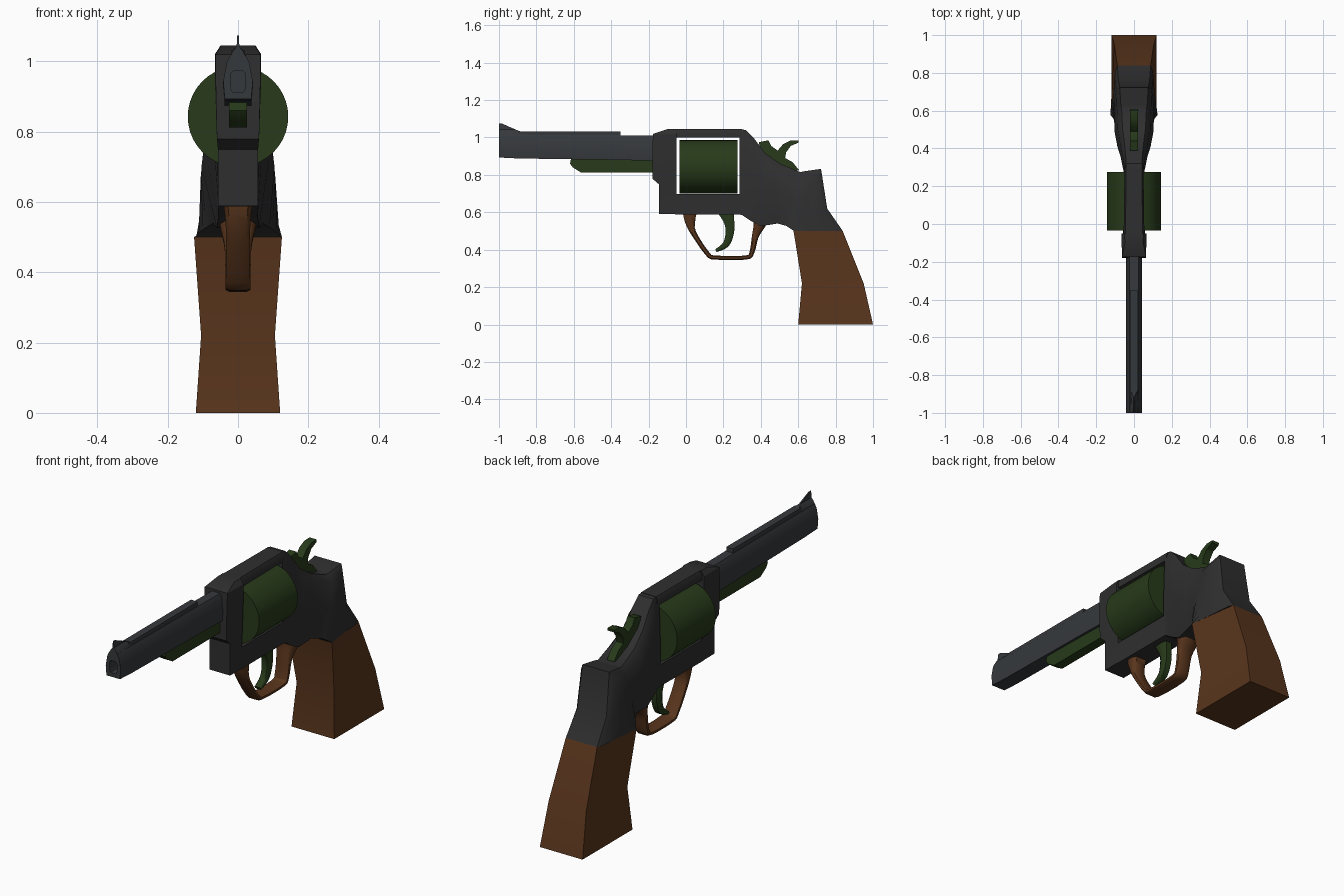
import bpy, bmesh, math
from mathutils import Vector

if "Cube" in bpy.data.objects:
    bpy.data.objects.remove(bpy.data.objects["Cube"])


def material(name, rgb):
    m = bpy.data.materials.new(name)
    m.diffuse_color = (*rgb, 1)
    m.use_nodes = True
    m.node_tree.nodes["Principled BSDF"].inputs["Base Color"].default_value = m.diffuse_color
    return m


STEEL = material("steel", (0.036, 0.04, 0.045))
BLACK = material("black", (0.028, 0.028, 0.029))
GREEN = material("green", (0.02, 0.042, 0.01))
BROWN = material("brown", (0.1, 0.036, 0.012))


def finish(name, bm, mat, angle=30):
    bmesh.ops.recalc_face_normals(bm, faces=bm.faces)
    me = bpy.data.meshes.new(name)
    bm.to_mesh(me)
    bm.free()
    ob = bpy.data.objects.new(name, me)
    bpy.context.collection.objects.link(ob)
    me.materials.append(mat)
    bpy.ops.object.select_all(action='DESELECT')
    bpy.context.view_layer.objects.active = ob
    ob.select_set(True)
    bpy.ops.object.shade_smooth_by_angle(angle=math.radians(angle))
    return ob


def loft(name, rings, mat, caps=True, angle=30):
    """Skin a list of equally long closed rings of (x, y, z)."""
    bm = bmesh.new()
    vs = [[bm.verts.new(p) for p in r] for r in rings]
    n = len(rings[0])
    for a, b in zip(vs, vs[1:]):
        for i in range(n):
            j = (i + 1) % n
            bm.faces.new((a[i], a[j], b[j], b[i]))
    if caps:
        bm.faces.new(vs[0])
        bm.faces.new(vs[-1])
    return finish(name, bm, mat, angle)


def slab(name, outline, half, mat):
    """Side outline (y, z) extruded across x."""
    return loft(name, [[(s * half, y, z) for y, z in outline] for s in (-1, 1)], mat)


def level(z, y0, y1, w0, w1):
    """Horizontal four-sided ring."""
    return [(-w0, y0, z), (w0, y0, z), (w1, y1, z), (-w1, y1, z)]


def ribbon(name, pts, mat):
    """Bar along a (y, z, thickness, half width) path with a smooth curve through it."""
    fine = []
    for i in range(len(pts) - 1):
        p = [Vector(pts[max(0, min(len(pts) - 1, i + k))]) for k in (-1, 0, 1, 2)]
        for t in (0, 1 / 3, 2 / 3):
            fine.append(0.5 * (2 * p[1] + (p[2] - p[0]) * t
                               + (2 * p[0] - 5 * p[1] + 4 * p[2] - p[3]) * t ** 2
                               + (3 * p[1] - p[0] - 3 * p[2] + p[3]) * t ** 3))
    fine.append(Vector(pts[-1]))
    rings = []
    for i, q in enumerate(fine):
        d = fine[min(i + 1, len(fine) - 1)] - fine[max(i - 1, 0)]
        n = Vector((-d[1], d[0])).normalized() * q[2] / 2
        ring = []
        for s, e in ((-1, -.5), (-.7, -1), (.7, -1), (1, -.5), (1, .5), (.7, 1), (-.7, 1), (-1, .5)):
            ring.append((s * q[3], q[0] + n.x * e, q[1] + n.y * e))
        rings.append(ring)
    return loft(name, rings, mat, angle=50)


# grip
loft("grip", [level(0, .6, 1, .12, .12), level(.22, .62, .95, .105, .105),
              level(.5, .575, .838, .125, .088)], BROWN)

# rear frame: eight-sided sections sweeping from the window down to the grip
sections = [  # top y, z, half width | bottom y, z, half width | middle half width
    (.285, 1.045, .042, .285, .588, .055, .056),
    (.32, 1.04, .042, .30, .585, .055, .062),
    (.36, 1.0, .044, .345, .555, .056, .07),
    (.42, .92, .05, .40, .526, .06, .088),
    (.50, .862, .06, .49, .54, .07, .104),
    (.61, .815, .066, .535, .528, .09, .105),
    (.635, .82, .07, .545, .522, .10, .106),
    (.722, .832, .075, .56, .512, .112, .106),
    (.755, .62, .082, .57, .505, .118, .108),
    (.838, .5, .088, .575, .5, .125, .108)]
rings = []
for ty, tz, tw, by, bz, bw, mw in sections:
    half = []
    for t, w in ((0, tw), (.1, tw + (mw - tw) * .6), (.5, mw), (1, bw)):
        half.append((w, ty + (by - ty) * t, tz + (bz - tz) * t))
    rings.append(half + [(-x, y, z) for x, y, z in reversed(half)])
loft("rear_frame", rings, BLACK, angle=35)

# front frame block and the two straps closing the window
loft("front_frame", [level(z, y, -.05, w, w2) for z, y, w, w2 in (
    (.59, -.145, .057, .057), (.75, -.145, .057, .057), (.78, -.18, .06, .06),
    (.96, -.18, .064, .066), (1.02, -.175, .064, .066), (1.045, -.1, .048, .05))], BLACK)
loft("top_strap", [level(1.0, -.06, .3, .055, .05), level(1.025, -.06, .3, .055, .05),
                   level(1.045, -.06, .3, .045, .042)], BLACK)
loft("bottom_strap", [level(.588, -.06, .3, .057, .055), level(.698, -.06, .3, .057, .056)], BLACK)

# cylinder
bm = bmesh.new()
bmesh.ops.create_cone(bm, cap_ends=True, segments=40, radius1=.143, radius2=.143, depth=.31)
for v in bm.verts:
    v.co = (v.co.x, v.co.z + .12, v.co.y + .843)
finish("cylinder", bm, GREEN)

# barrel: outside skin, then the muzzle rim and the recessed bore
def barrel_ring(y, top, bottom, w):
    half = [(w * .55, top), (w * .78, top - .02), (w, bottom + .05), (w * .9, bottom)]
    return [(x, y, z) for x, z in half] + [(-x, y, z) for x, z in reversed(half)]


def bore_ring(y):
    half = [(.012, .975), (.021, .965), (.021, .925), (.016, .913)]
    return [(x, y, z) for x, z in half] + [(-x, y, z) for x, z in reversed(half)]


loft("barrel", [bore_ring(-.85), bore_ring(-1), barrel_ring(-1, 1.015, .893, .042),
                barrel_ring(-.9, 1.015, .888, .042), barrel_ring(-.35, 1.012, .88, .042),
                barrel_ring(-.17, 1.01, .875, .042)], STEEL)
slab("top_rib", [(-.9, 1.0), (-.9, 1.033), (-.35, 1.033), (-.35, 1.0)], .019, STEEL)

# front sight: wide foot with a thin blade
loft("front_sight", [level(1.0, -1, -.85, .03, .022), level(1.03, -1, -.88, .014, .016),
                     level(1.042, -1, -.91, .004, .004), level(1.075, -1, -.985, .002, .002)], STEEL)

# ejector rod housing
slab("rod_housing", [(-.62, .86), (-.605, .84), (-.56, .812), (-.17, .812), (-.17, .885), (-.615, .885)],
     .025, GREEN)

# trigger guard and trigger
ribbon("trigger_guard", [(.02, .6, .075, .042), (.022, .55, .055, .036), (.04, .49, .03, .034),
                         (.115, .378, .024, .035), (.16, .358, .022, .036), (.32, .358, .022, .036),
                         (.352, .385, .026, .036), (.37, .47, .036, .038), (.39, .525, .06, .05),
                         (.4, .56, .08, .055)], BROWN)
ribbon("trigger", [(.21, .62, .1, .022), (.228, .56, .06, .022), (.235, .5, .046, .022),
                   (.215, .43, .036, .02), (.16, .395, .016, .018)], GREEN)

# hammer
slab("hammer", [(.39, .975), (.44, .985), (.455, .955), (.49, .93), (.52, .965), (.56, .984), (.602, .985),
                (.6, .972), (.56, .955), (.535, .92), (.53, .89), (.57, .868), (.605, .825),
                (.5, .82), (.4, .9)], .02, GREEN)
